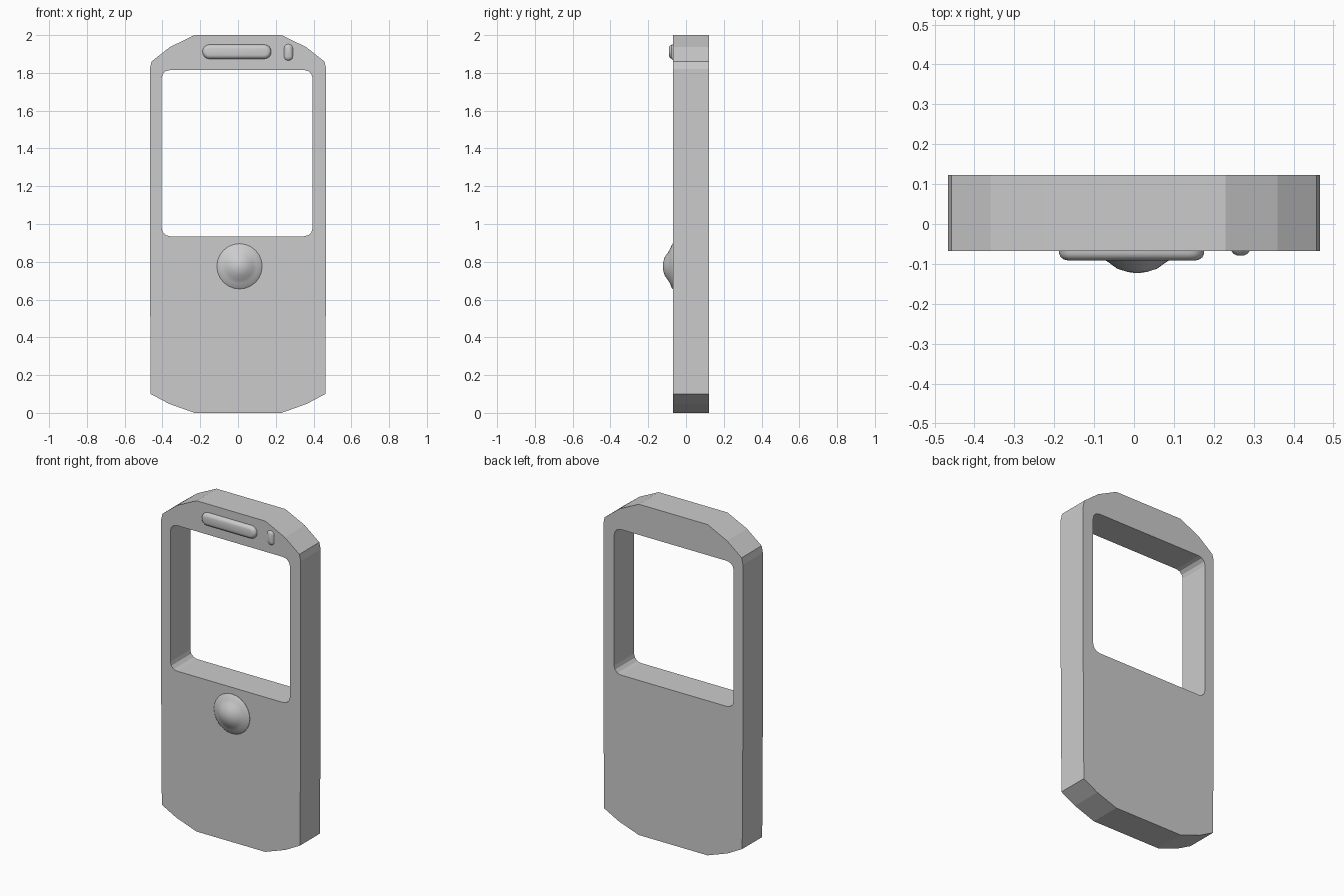
import bpy, bmesh
from math import sin, cos, pi, radians

if "Cube" in bpy.data.objects:
    bpy.data.objects.remove(bpy.data.objects["Cube"])

FRONT, BACK = -0.068, 0.123


def finish(name, bm, smooth=None):
    bmesh.ops.recalc_face_normals(bm, faces=bm.faces[:])
    me = bpy.data.meshes.new(name)
    bm.to_mesh(me)
    bm.free()
    ob = bpy.data.objects.new(name, me)
    bpy.context.collection.objects.link(ob)
    if smooth:
        bpy.ops.object.select_all(action='DESELECT')
        ob.select_set(True)
        bpy.context.view_layer.objects.active = ob
        bpy.ops.object.shade_smooth_by_angle(angle=radians(smooth))
    return ob


def rounded_rect(cx, cz, hw, hh, r, seg=4):
    pts = []
    for k, (sx, sz) in enumerate([(1, 1), (-1, 1), (-1, -1), (1, -1)]):
        for i in range(seg + 1):
            a = (k + i / seg) * pi / 2
            pts.append((cx + sx * (hw - r) + r * cos(a),
                        cz + sz * (hh - r) + r * sin(a)))
    return pts


def loft(bm, rings):
    """Skin matching rings of (x, y, z) points and cap both ends."""
    rows = [[bm.verts.new(p) for p in ring] for ring in rings]
    n = len(rows[0])
    for a, b in zip(rows, rows[1:]):
        for i in range(n):
            j = (i + 1) % n
            bm.faces.new((a[i], a[j], b[j], b[i]))
    bm.faces.new(rows[0])
    bm.faces.new(rows[-1])


def raised_pad(name, cx, cz, hw, hh, r, steps):
    bm = bmesh.new()
    loft(bm, [[(x, y, z) for x, z in
               rounded_rect(cx, cz, hw - d, hh - d, r - d)] for d, y in steps])
    return finish(name, bm, 40)


# Casing: faceted outline with a rounded window cut right through
right = [(0.23, 0.0), (0.365, 0.048), (0.462, 0.1), (0.467, 0.9),
         (0.467, 1.82), (0.458, 1.86), (0.36, 1.937), (0.23, 2.0)]
outline = right + [(-x, z) for x, z in reversed(right)]
window = rounded_rect(-0.005, 1.875 - 0.5, 0.4, 0.44, 0.045, 3)
bm = bmesh.new()
edges = []
for loop in (outline, window):
    vs = [bm.verts.new((x, FRONT, z)) for x, z in loop]
    edges += [bm.edges.new((vs[i - 1], vs[i])) for i in range(len(vs))]
bmesh.ops.triangle_fill(bm, edges=edges, use_beauty=True, use_dissolve=False)
ext = bmesh.ops.extrude_face_region(bm, geom=bm.faces[:], use_keep_orig=True)
bmesh.ops.translate(bm, vec=(0, BACK - FRONT, 0),
                    verts=[g for g in ext['geom'] if isinstance(g, bmesh.types.BMVert)])
finish("casing", bm)

# Earpiece bar and small sensor beside it
raised_pad("earpiece", -0.006, 1.912, 0.182, 0.038, 0.037,
           [(0, FRONT + 0.01), (0, -0.074), (0.004, -0.083), (0.012, -0.089), (0.02, -0.091)])
raised_pad("sensor", 0.267, 1.909, 0.023, 0.043, 0.021,
           [(0, FRONT + 0.01), (0, FRONT), (0.006, -0.075), (0.014, -0.079)])

# Domed button with a flared rim
bm = bmesh.new()
profile = [(0.118, FRONT + 0.01), (0.12, -0.07), (0.113, -0.076), (0.092, -0.084),
           (0.072, -0.096), (0.05, -0.112), (0.025, -0.12), (0.006, -0.123)]
loft(bm, [[(0.008 + r * cos(i * pi / 12), y, 0.776 + r * sin(i * pi / 12))
           for i in range(24)] for r, y in profile])
finish("button", bm, 40)
